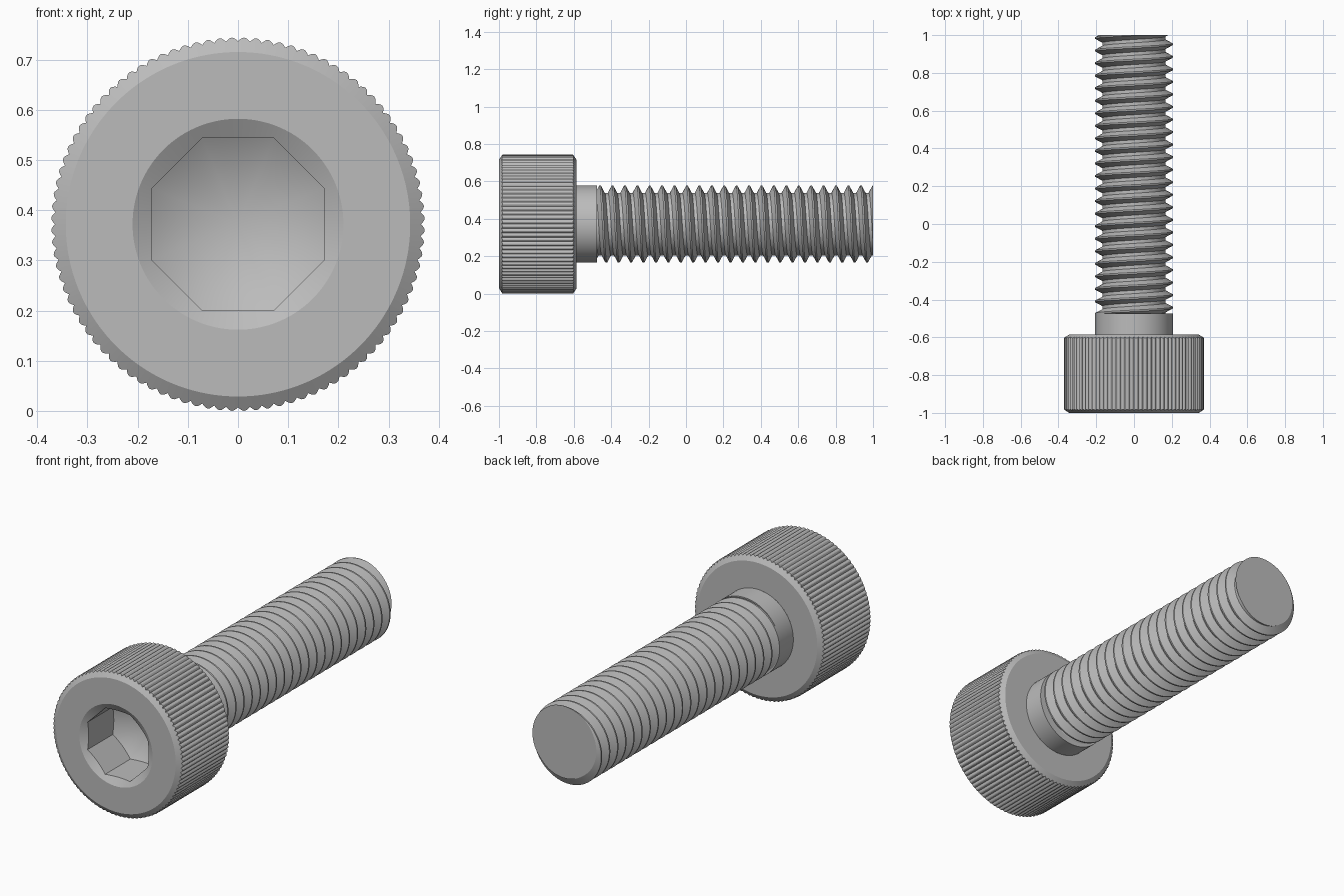
import bpy, bmesh
from math import sin, cos, tan, pi, radians

if "Cube" in bpy.data.objects:
    bpy.data.objects.remove(bpy.data.objects["Cube"])

AXIS_Z = 0.372
HEAD_FRONT, HEAD_BACK, NECK_END, TIP = -1.0, -0.585, -0.475, 1.0
SHANK_R, ROOT_R, PITCH = 0.206, 0.167, 0.0664
KNURLS = 96

steel = bpy.data.materials.new("grey steel")
steel.use_nodes = True
colour = (0.5, 0.5, 0.5, 1)
steel.diffuse_color = colour
steel.node_tree.nodes["Principled BSDF"].inputs["Base Color"].default_value = colour


def revolve(name, columns, rings):
    """Skin a grid: rings(angle) gives the (y, radius) points of one column."""
    bm = bmesh.new()
    grid = []
    for i in range(columns + 1):
        a = 2 * pi * i / columns
        grid.append([bm.verts.new((r * sin(a), y, r * cos(a) + AXIS_Z))
                     for y, r in rings(a)])
    for left, right in zip(grid, grid[1:]):
        for j in range(len(left) - 1):
            bm.faces.new((left[j], right[j], right[j + 1], left[j + 1]))
    bmesh.ops.remove_doubles(bm, verts=bm.verts, dist=1e-5)
    bmesh.ops.recalc_face_normals(bm, faces=bm.faces)
    mesh = bpy.data.meshes.new(name)
    bm.to_mesh(mesh)
    bm.free()
    mesh.materials.append(steel)
    obj = bpy.data.objects.new(name, mesh)
    bpy.context.collection.objects.link(obj)
    bpy.ops.object.select_all(action="DESELECT")
    obj.select_set(True)
    bpy.context.view_layer.objects.active = obj
    bpy.ops.object.shade_smooth_by_angle(angle=radians(20))
    return obj


# Knurled head with a countersunk eight-sided socket and a drilled cone bottom
def head_column(a):
    flat_r, mouth_r, depth, slope = 0.343, 0.21, 0.22, tan(radians(30))
    step = pi / 4
    octagon = 0.172 / cos((a + step / 2) % step - step / 2)
    knurl = 0.364 + 0.008 * abs(sin(a * KNURLS / 2))
    bevel = (knurl - flat_r) * 0.65
    return [(HEAD_FRONT + depth + 0.186 * slope, 0),
            (HEAD_FRONT + depth + (0.186 - octagon) * slope, octagon),
            (HEAD_FRONT + (mouth_r - octagon) * slope, octagon),
            (HEAD_FRONT, mouth_r),
            (HEAD_FRONT, flat_r),
            (HEAD_FRONT + bevel, knurl),
            (HEAD_BACK - bevel, knurl),
            (HEAD_BACK, flat_r),
            (HEAD_BACK, SHANK_R)]


revolve("head", KNURLS * 6, head_column)

# Plain neck under the head
revolve("neck", 96, lambda a: [(HEAD_BACK, SHANK_R), (NECK_END, SHANK_R)])


# Right-handed thread, trimmed flat at both ends
def thread_radius(phase):
    d = abs((phase + 0.5) % 1 - 0.5)          # distance from crest, in pitches
    t = min(max((d - 0.06) / 0.31, 0), 1)
    return SHANK_R + (ROOT_R - SHANK_R) * t


def thread_column(a):
    crest = -0.393 + PITCH * a / (2 * pi)
    points = [(NECK_END, SHANK_R)]
    for turn in range(-4, 24):
        for part in (-0.37, -0.06, 0.06, 0.37):
            y = min(max(crest + (turn + part) * PITCH, NECK_END), TIP)
            points.append((y, thread_radius((y - crest) / PITCH)))
    return points + [(TIP, 0)]


revolve("thread", 96, thread_column)
